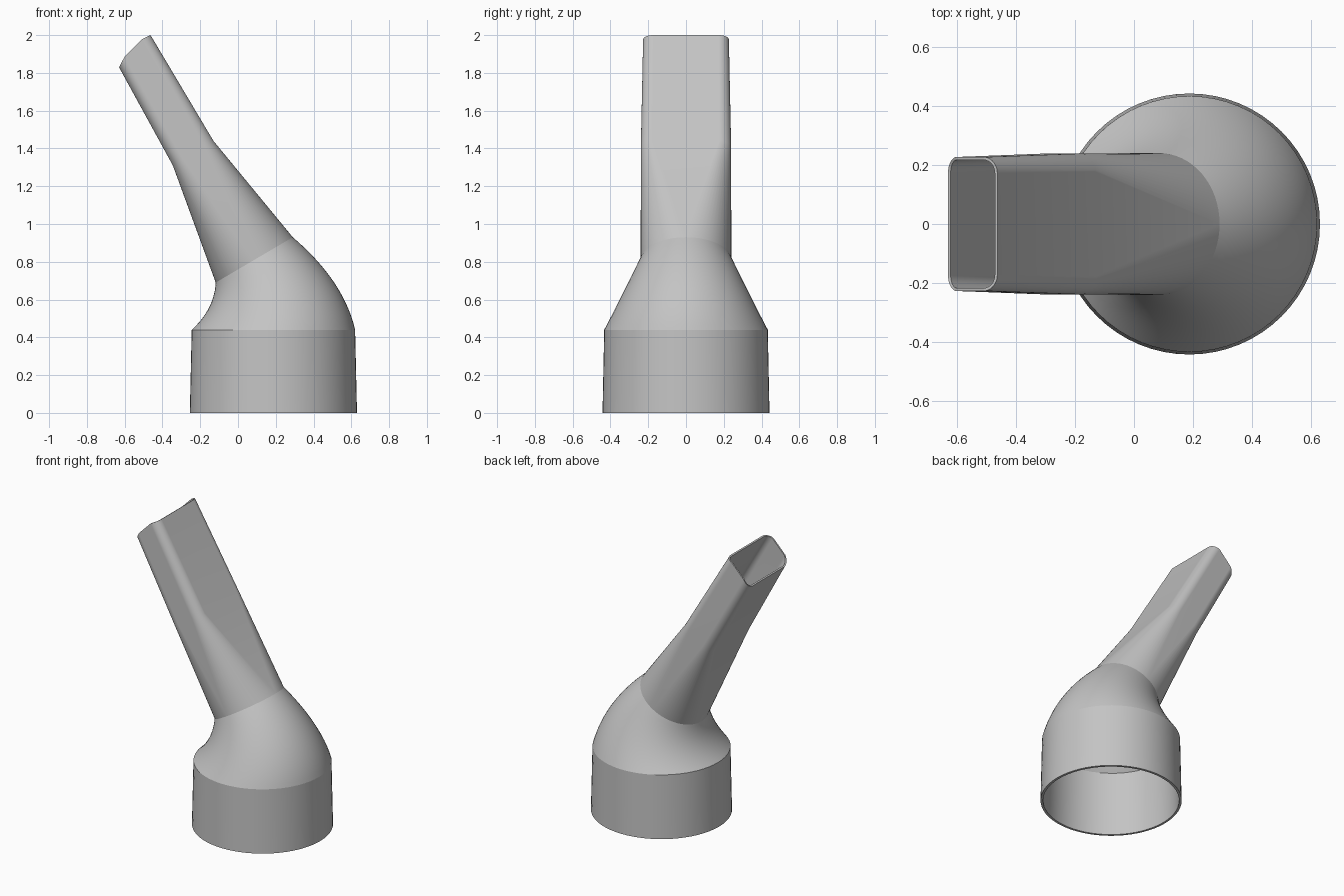
import bpy
import bmesh
import math
from mathutils import Vector

cube = bpy.data.objects.get("Cube")
if cube:
    bpy.data.objects.remove(cube, do_unlink=True)

grey = bpy.data.materials.new("plain grey")
grey.use_nodes = True
colour = (0.55, 0.55, 0.55, 1)
grey.diffuse_color = colour
grey.node_tree.nodes["Principled BSDF"].inputs["Base Color"].default_value = colour

STEPS = 16  # segments in each quarter of a cross-section


def section(low, high, half_width, radius=None, bulge=0.0):
    """Tilted cross-section from its two (x, z) extremes; no radius means an ellipse."""
    low, high = Vector((low[0], 0, low[1])), Vector((high[0], 0, high[1]))
    centre, across = (low + high) / 2, (high - low) / 2
    half = across.length
    across.normalize()
    axis = Vector((-0.48, 0, 0.88))
    ru, rv = (radius, radius) if radius else (half, half_width)
    ring = []
    for corner, (su, sv) in enumerate(((1, 1), (-1, 1), (-1, -1), (1, -1))):
        for i in range(STEPS + 1):
            a = (corner + i / STEPS) * math.pi / 2
            u = su * (half - ru) + ru * math.cos(a)
            v = sv * (half_width - rv) + rv * math.sin(a)
            lift = bulge * (1 - abs(u) / half)
            ring.append(centre + across * u + Vector((0, v, 0)) + axis * lift)
    return ring


def loft(name, rings, wall):
    """Skin the rings into an open tube with a thin wall."""
    bm = bmesh.new()
    loops = [[bm.verts.new(p) for p in ring] for ring in rings]
    count = len(loops[0])
    for a, b in zip(loops, loops[1:]):
        for i in range(count):
            j = (i + 1) % count
            bm.faces.new((a[i], a[j], b[j], b[i]))
    bmesh.ops.remove_doubles(bm, verts=bm.verts[:], dist=0.00005)
    mesh = bpy.data.meshes.new(name)
    bm.to_mesh(mesh)
    bm.free()
    mesh.materials.append(grey)
    obj = bpy.data.objects.new(name, mesh)
    bpy.context.collection.objects.link(obj)
    bpy.ops.object.select_all(action="DESELECT")
    obj.select_set(True)
    bpy.context.view_layer.objects.active = obj
    solid = obj.modifiers.new("wall", "SOLIDIFY")
    solid.thickness = wall
    solid.offset = -1
    bpy.ops.object.modifier_apply(modifier=solid.name)
    bpy.ops.object.shade_smooth_by_angle(angle=math.radians(30))
    weighted = obj.modifiers.new("flat panels", "WEIGHTED_NORMAL")
    weighted.keep_sharp = True
    return obj


def bend(a, b, c, t):
    """Point on a quadratic curve."""
    return [(1 - t) ** 2 * p + 2 * t * (1 - t) * q + t * t * r for p, q, r in zip(a, b, c)]


# Slightly tapered round collar, open at the bottom
collar_low, collar_high = (-0.245, 0.44), (0.62, 0.44)
loft("collar", [section((-0.255, 0), (0.63, 0), 0.442),
                section(collar_low, collar_high, 0.433)], 0.016)

# Curved elbow narrowing from the collar to the tilted neck
neck_low, neck_high = (-0.118, 0.69), (0.29, 0.93)
elbow = []
for k in range(19):
    t = k / 18
    elbow.append(section(bend(collar_low, (-0.125, 0.55), neck_low, t),
                         bend(collar_high, (0.56, 0.70), neck_high, t),
                         0.433 + (0.24 - 0.433) * t))
loft("elbow", elbow, 0.014)

# Nozzle changing from a round neck to a flat rounded slot
loft("nozzle", [section(neck_low, neck_high, 0.24),
                section((-0.345, 1.31), (-0.13, 1.44), 0.239, 0.062),
                section((-0.63, 1.83), (-0.463, 2.0), 0.227, 0.055, 0.04)], 0.01)
